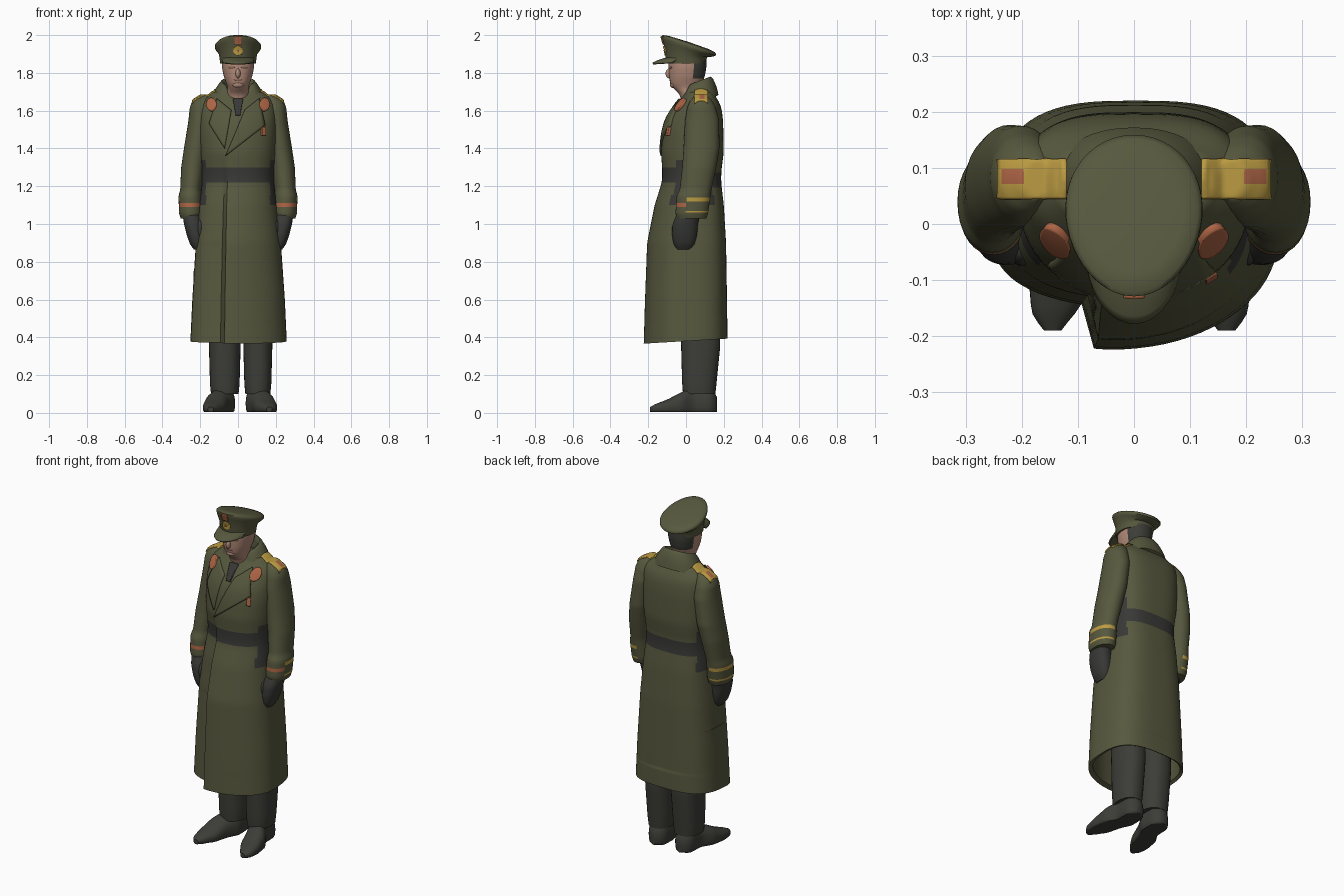
import bpy, bmesh, math
from mathutils import Vector
from mathutils.bvhtree import BVHTree

if bpy.data.objects.get("Cube"):
    bpy.data.objects.remove(bpy.data.objects["Cube"])


def material(name, *rgb):
    m = bpy.data.materials.new(name)
    m.use_nodes = True
    m.diffuse_color = (*rgb, 1)
    node = m.node_tree.nodes["Principled BSDF"]
    node.inputs["Base Color"].default_value = (*rgb, 1)
    node.inputs["Roughness"].default_value = 0.8
    return m


OLIVE = material("olive cloth", .095, .098, .048)
CHARCOAL = material("charcoal cloth", .046, .046, .039)
LEATHER = material("dark leather", .04, .04, .037)
GOLD = material("gold braid", .5, .33, .055)
RED = material("rust red", .42, .13, .06)
SKIN = material("skin", .45, .26, .19)
SHADE = material("dark skin", .24, .125, .09)


def finish(name, bm, mats, rule=None, angle=50):
    bmesh.ops.recalc_face_normals(bm, faces=bm.faces)
    if rule:
        for f in bm.faces:
            f.material_index = rule(f.calc_center_median())
    me = bpy.data.meshes.new(name)
    bm.to_mesh(me)
    bm.free()
    for m in mats:
        me.materials.append(m)
    me.shade_smooth()
    me.set_sharp_from_angle(angle=math.radians(angle))
    ob = bpy.data.objects.new(name, me)
    bpy.context.collection.objects.link(ob)
    return ob


def resample(keys, step=.02, blur=.02):
    """Softly interpolate rings (position, cx, cy, rx, ry)."""
    def at(t):
        t = min(max(t, keys[0][0]), keys[-1][0])
        for a, b in zip(keys, keys[1:]):
            if t <= b[0]:
                k = (t - a[0]) / (b[0] - a[0])
                return [p + (q - p) * k for p, q in zip(a, b)]
    lo, hi = keys[0][0], keys[-1][0]
    n = round((hi - lo) / step)
    out = []
    for i in range(n + 1):
        t = lo + (hi - lo) * i / n
        trio = [at(t - blur), at(t), at(t + blur)]
        out.append([t] + [sum(v) / 3 for v in list(zip(*trio))[1:]])
    return out


def loft(name, rings, mats, e=2, seg=32, warp=None, rule=None, along="z", back=None):
    """Skin superellipse rings stacked along z or y; back squares the rear half."""
    bm = bmesh.new()
    loops = []
    for t, cx, cy, rx, ry in rings:
        loop = []
        for i in range(seg):
            a = math.tau * i / seg
            c, s = math.cos(a), math.sin(a)
            power = 2 / (back if back and s > 0 else e)
            u = cx + rx * math.copysign(abs(c) ** power, c)
            v = cy + ry * math.copysign(abs(s) ** power, s)
            p = Vector((u, v, t) if along == "z" else (u, t, v))
            loop.append(bm.verts.new(warp(p, a) if warp else p))
        loops.append(loop)
    for a, b in zip(loops, loops[1:]):
        for i in range(seg):
            j = (i + 1) % seg
            bm.faces.new((a[i], a[j], b[j], b[i]))
    bm.faces.new(loops[0])
    bm.faces.new(loops[-1])
    return finish(name, bm, mats, rule)


def ball(name, mat, loc, size):
    bm = bmesh.new()
    bmesh.ops.create_uvsphere(bm, u_segments=16, v_segments=10, radius=1)
    for v in bm.verts:
        v.co = Vector(loc) + Vector(a * b for a, b in zip(v.co, size))
    return finish(name, bm, [mat])


def patch(name, mats, targets, quad, lift=.004, disc=False, down=False, n=12, rule=None):
    """Project a four-cornered or round plate onto other parts."""
    trees = [BVHTree.FromPolygons([v.co for v in o.data.vertices],
                                  [p.vertices for p in o.data.polygons]) for o in targets]
    ray = Vector((0, 0, -1)) if down else Vector((0, 1, 0))
    A, B, C, D = (Vector(q) for q in quad)
    bm = bmesh.new()
    grid = []
    for i in range(n + 1):
        row = []
        for j in range(n + 1):
            u, v = 2 * i / n - 1, 2 * j / n - 1
            if disc:
                u, v = u * math.sqrt(1 - v * v / 2), v * math.sqrt(1 - u * u / 2)
            u, v = (u + 1) / 2, (v + 1) / 2
            p = A.lerp(B, u).lerp(D.lerp(C, u), v)
            start = Vector((p.x, p.y, 3)) if down else Vector((p.x, -2, p.y))
            hits = [h for h in (t.ray_cast(start, ray) for t in trees) if h[0]]
            best = min(hits, key=lambda h: h[3], default=None)
            row.append(bm.verts.new(best[0]) if best else None)
        grid.append(row)
    for r, s in zip(grid, grid[1:]):
        for j in range(n):
            vs = (r[j], s[j], s[j + 1], r[j + 1])
            if all(vs):
                bm.faces.new(vs)
    ob = finish(name, bm, mats, rule)
    mod = ob.modifiers.new("thickness", "SOLIDIFY")
    mod.thickness, mod.offset = 2 * lift, 0
    return ob


def box(x, y, w, h):
    return [(x - w, y - h), (x + w, y - h), (x + w, y + h), (x - w, y + h)]


# Greatcoat: hollow skirt, overlapping front flap, dark belt band
def coat_warp(p, a):
    front = max(0, -math.sin(a) - .2) * min(1, max(0, (1.38 - p.z) / .5))
    if math.cos(a) < -.32:
        p.y += .1 * front
    else:
        p.y += .12 * front * max(0, p.x + .08)
    if p.z < .5:
        p.z += .06 * p.y
    return p


def coat_rule(c):
    band = abs(c.z - 1.25 + .1 * c.y) < .04
    side = abs(c.x) > .17 and 1.1 < c.z < 1.34 and c.y < .15
    return 1 if band or side else 0


shell = resample([
    (.38, .003, -.005, .255, .225), (.6, .003, -.003, .245, .22),
    (.9, .002, 0, .225, .212), (1.1, 0, .015, .205, .185),
    (1.22, 0, .028, .19, .158), (1.28, 0, .03, .19, .157),
    (1.38, 0, .034, .2, .166), (1.48, 0, .038, .205, .16),
    (1.55, 0, .046, .205, .15), (1.62, 0, .062, .2, .125),
    (1.66, 0, .068, .19, .1), (1.685, 0, .07, .15, .08), (1.7, 0, .07, .12, .07)], .0133)
lining = [(z, 0, 0, .235, .205) for z in (.75, .39)]
coat = loft("greatcoat", lining + shell, [OLIVE, LEATHER], 2.2, 72, coat_warp, coat_rule, back=3)


# Folded collar, rolled high at the nape and dipping to a V in front
def collar_warp(p, a):
    p.z += .38 * (p.y - .06) - .12 * max(0, -math.sin(a) - .55)
    return p


collar = loft("collar", [
    (1.64, 0, .06, .15, .112), (1.68, 0, .06, .136, .104), (1.71, 0, .06, .12, .094),
    (1.735, 0, .06, .104, .084), (1.75, 0, .06, .092, .075), (1.754, 0, .06, .084, .068),
    (1.75, 0, .06, .076, .064), (1.73, 0, .06, .07, .062), (1.68, 0, .06, .066, .06)],
    [OLIVE], 2.2, 40, collar_warp)

# Lapels and necktie
patch("left_lapel", [OLIVE], [coat, collar], [(-.065, 1.36), (.14, 1.52), (.11, 1.66), (.035, 1.6)], .011)
patch("right_lapel", [OLIVE], [coat, collar], [(-.07, 1.4), (-.15, 1.53), (-.11, 1.66), (-.035, 1.6)], .008)
patch("necktie", [LEATHER], [coat, collar], [(-.012, 1.575), (.012, 1.575), (.027, 1.66), (-.027, 1.66)], .009)


# Sleeves with striped cuffs, and gloves
def sleeve_rule(c):
    if c.y < .0 and abs(c.z - 1.1) < .014:
        return 2
    outer = abs(c.x) > .24 and c.y >= 0
    return 1 if outer and min(abs(c.z - 1.065), abs(c.z - 1.13)) < .008 else 0


sleeves = []
for side, s in (("right", -1), ("left", 1)):
    def mirror(keys):
        return [(z, s * x, y, rx, ry) for z, x, y, rx, ry in keys]
    arm = resample(mirror([
        (1.03, .25, .03, .052, .076), (1.05, .25, .03, .062, .086),
        (1.15, .253, .04, .062, .09), (1.18, .25, .05, .056, .084),
        (1.3, .238, .07, .063, .09), (1.4, .222, .082, .064, .095),
        (1.55, .2, .085, .062, .09), (1.62, .195, .082, .06, .075),
        (1.66, .185, .08, .052, .055), (1.68, .17, .08, .02, .03)]), .01, .01)
    sleeves.append(loft(side + "_sleeve", arm, [OLIVE, GOLD, RED], 2.1, 32, None, sleeve_rule))
    loft(side + "_glove", resample(mirror([
        (.865, .212, -.012, .018, .035), (.885, .215, -.01, .036, .054),
        (.94, .225, -.008, .046, .066), (1, .236, -.004, .05, .067),
        (1.07, .25, .02, .046, .062)]), .015, .01), [LEATHER], 2.3)
    ball(side + "_thumb", LEATHER, (s * .2, -.045, .97), (.022, .03, .055))

# Shoulder boards, collar tabs and medal
for side, s, arm in (("right", -1, sleeves[0]), ("left", 1, sleeves[1])):
    patch(side + "_shoulder_board", [GOLD, RED], [coat, collar, arm], box(s * .18, .08, .06, .034),
          .006, down=True, n=16, rule=lambda c: int(abs(abs(c.x) - .215) < .017 and abs(c.y - .085) < .014))
    patch(side + "_collar_tab", [RED], [coat, collar], box(s * .136, 1.628, .025, .032), .014, True)
patch("medal", [RED], [coat], box(.132, 1.49, .009, .022), .014)

# Trousers and pointed shoes
for side, x, w, toe in (("right", -.07, .084, -.145), ("left", .105, .077, .165)):
    loft(side + "_trouser_leg", resample([
        (.1, x, .07, w - .012, .085), (.14, x, .07, w - .006, .09),
        (.36, x, .078, w, .104), (.7, x, .07, w, .1)], .03), [CHARCOAL], 2.3)
    heel = x - .005
    mid = (heel + toe) / 2

    def flat_sole(p, a):
        p.z = max(p.z, .004)
        return p
    loft(side + "_shoe", resample([
        (-.19, toe, .018, .012, .012), (-.165, toe, .022, .037, .024),
        (-.1, (toe + mid) / 2, .028, .06, .042), (-.02, mid, .04, .064, .072),
        (.04, heel, .05, .06, .09), (.12, heel, .05, .058, .09),
        (.15, heel, .046, .046, .07), (.165, heel, .042, .015, .03)], .015, .01),
        [CHARCOAL], 2.3, 32, flat_sole, along="y")

# Head and neck, with hair by rule
head = loft("head", resample([
    (1.62, 0, .045, .06, .06), (1.69, 0, .035, .062, .071), (1.715, 0, .008, .052, .072),
    (1.74, 0, 0, .06, .083), (1.78, 0, .005, .075, .094), (1.83, 0, .008, .085, .1),
    (1.9, 0, .008, .086, .1)], .01, .01), [SKIN, CHARCOAL], 2.2, 40, None,
    lambda c: int(c.y > .04 and c.z > 1.765))
ball("nose", SKIN, (0, -.09, 1.797), (.013, .018, .026))
ball("chin", SKIN, (0, -.066, 1.738), (.03, .02, .018))
patch("mouth", [SHADE], [head], box(0, 1.762, .022, .004), .002, True)
for side, s in (("right", -1), ("left", 1)):
    patch(side + "_eye", [SHADE], [head], box(s * .034, 1.828, .018, .007), .002, True)


# Peaked cap: band, tilted crown and visor
def cap_warp(p, a):
    p.z -= .33 * (p.y - .015) * min(1, max(0, (p.z - 1.87) / .06))
    p.x *= 1 + .6 * p.y
    return p


cap = loft("cap", [
    (1.85, 0, 0, .094, .104), (1.87, 0, 0, .097, .107), (1.9, 0, .002, .101, .112),
    (1.925, 0, .01, .116, .133), (1.938, 0, .014, .121, .143), (1.948, 0, .015, .12, .144),
    (1.956, 0, .015, .112, .136), (1.961, 0, .015, .085, .1), (1.963, 0, .015, .02, .02)],
    [OLIVE], 2, 48, cap_warp)
bm = bmesh.new()
rows = []
for k in range(7):
    row = []
    for i in range(25):
        a = math.radians(-72 + 6 * i)
        c = math.cos(a)
        row.append(bm.verts.new((.09 * math.sin(a), -.095 * c - .083 * k / 6 * c ** .55,
                                 1.882 - .028 * (k / 6) ** 1.5)))
    rows.append(row)
for r, q in zip(rows, rows[1:]):
    for i in range(24):
        bm.faces.new((r[i], r[i + 1], q[i + 1], q[i]))
visor = finish("cap_visor", bm, [OLIVE])
visor.modifiers.new("thickness", "SOLIDIFY").thickness = .01
patch("cap_badge", [GOLD], [cap], box(0, 1.918, .025, .025), .006, True)
patch("cap_badge_centre", [RED], [cap], box(0, 1.918, .006, .006), .008, True)
patch("cap_cockade", [RED], [cap], box(0, 1.972, .018, .02), .005)
